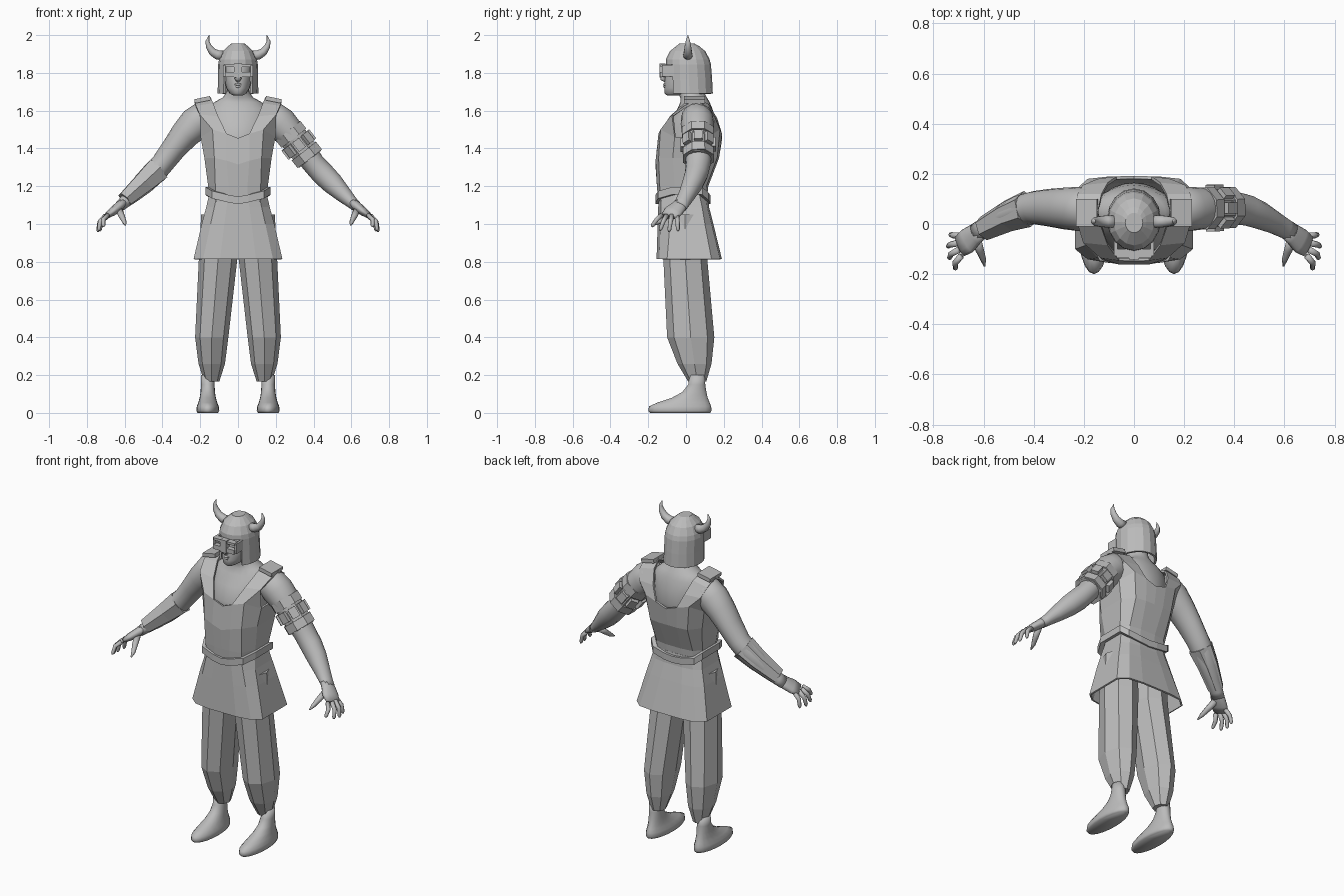
import bpy, bmesh, math
from mathutils import Vector

if "Cube" in bpy.data.objects:
    bpy.data.objects.remove(bpy.data.objects["Cube"])

grey = bpy.data.materials.new("plain grey")
grey.diffuse_color = (0.5, 0.5, 0.5, 1)
grey.use_nodes = True
grey.node_tree.nodes["Principled BSDF"].inputs["Base Color"].default_value = grey.diffuse_color


def finish(name, bm, smooth=False, mirror=False, thick=0, subdiv=0):
    bmesh.ops.recalc_face_normals(bm, faces=bm.faces)
    me = bpy.data.meshes.new(name)
    bm.to_mesh(me)
    bm.free()
    me.materials.append(grey)
    ob = bpy.data.objects.new(name, me)
    bpy.context.collection.objects.link(ob)
    for p in me.polygons:
        p.use_smooth = smooth
    if mirror:
        m = ob.modifiers.new("mirror", 'MIRROR')
        m.merge_threshold = 0.0005
    if thick:
        s = ob.modifiers.new("thickness", 'SOLIDIFY')
        s.thickness = thick
    if subdiv:
        ob.modifiers.new("round", 'SUBSURF').levels = subdiv
        ob.modifiers["round"].render_levels = subdiv
    return ob


def skin_rings(bm, rings, closed=True, caps=True, skip=lambda i, j: False):
    """Bridge equal-length rings of points into faces."""
    vs = [[bm.verts.new(p) for p in r] for r in rings]
    n = len(vs[0])
    for i in range(len(vs) - 1):
        for j in range(n if closed else n - 1):
            if not skip(i, j):
                k = (j + 1) % n
                bm.faces.new((vs[i][j], vs[i][k], vs[i + 1][k], vs[i + 1][j]))
    if caps:
        bm.faces.new(vs[0])
        bm.faces.new(vs[-1])
    return vs


def oval(z, rx, yf, yb, sides, cx=0):
    """Horizontal oval, starting at the front, from yf to yb."""
    return [(cx + rx * math.sin(a), (yf + yb) / 2 - (yb - yf) / 2 * math.cos(a), z)
            for a in (2 * math.pi * i / sides for i in range(sides))]


def stack(name, levels, sides, cx=0, caps=True, **kw):
    bm = bmesh.new()
    skin_rings(bm, [oval(*l, sides, cx) for l in levels], caps=caps)
    return finish(name, bm, **kw)


def add_tube(bm, path, sides, ref=(0, 1, 0), turn=0.0):
    """path entries: (x, y, z, radius across, radius along ref)."""
    pts = [Vector(p[:3]) for p in path]
    rings = []
    for i, p in enumerate(path):
        t = (pts[min(i + 1, len(pts) - 1)] - pts[max(i - 1, 0)]).normalized()
        u = t.cross(Vector(ref)).normalized()
        v = u.cross(t)
        rings.append([pts[i] + u * p[3] * math.cos(a) + v * p[4] * math.sin(a)
                      for a in (2 * math.pi * (k + turn) / sides for k in range(sides))])
    skin_rings(bm, rings)


def add_box(bm, c, size, axes=None):
    ax = axes or (Vector((1, 0, 0)), Vector((0, 1, 0)), Vector((0, 0, 1)))
    c = Vector(c)
    rings = [[c + ax[0] * sx * size[0] / 2 + ax[1] * sy * size[1] / 2 + ax[2] * sz * size[2] / 2
              for sx, sy in ((-1, -1), (1, -1), (1, 1), (-1, 1))] for sz in (-1, 1)]
    skin_rings(bm, rings)


# Body: chest and neck, then head
stack("chest_and_neck", [(1.36, .15, -.12, .14), (1.47, .165, -.12, .165), (1.55, .175, -.085, .155),
      (1.61, .165, -.045, .14), (1.645, .125, -.03, .125), (1.67, .08, -.03, .11),
      (1.70, .06, -.045, .095), (1.78, .055, -.04, .08)], 24, smooth=True)
stack("head", [(1.68, .025, -.1, -.03), (1.692, .045, -.113, .02), (1.72, .062, -.115, .06),
      (1.76, .072, -.113, .09), (1.81, .078, -.108, .1), (1.86, .078, -.095, .1),
      (1.90, .06, -.06, .08)], 20, smooth=True)
bm = bmesh.new()
add_tube(bm, [(0, -.105, 1.83, .01, .01), (0, -.122, 1.79, .014, .014),
              (0, -.125, 1.768, .018, .012), (0, -.11, 1.758, .012, .008)], 8)
for z, w in ((1.739, .024), (1.727, .02)):
    add_tube(bm, [(-w, -.104, z, .003, .003), (0, -.114, z, .007, .007), (w, -.104, z, .003, .003)], 8)
finish("nose_and_lips", bm, smooth=True)

# Helmet: open face below the brow, closed dome above
bm = bmesh.new()
shell = [(1.69, .108, -.105, .142), (1.77, .106, -.106, .138), (1.845, .105, -.107, .132),
         (1.872, .1, -.106, .125), (1.915, .08, -.085, .102), (1.943, .05, -.05, .068), (1.955, .035, -.035, .045)]
rings = [oval(*l, 16) for l in shell]
vs = skin_rings(bm, rings, caps=False, skip=lambda i, j: i < 2 and j in (0, 1, 14, 15))
bm.faces.new(vs[-1])
bmesh.ops.delete(bm, geom=[v for v in bm.verts if not v.link_faces], context='VERTS')
finish("helmet", bm, thick=.012)

# Eye guard
bm = bmesh.new()
add_box(bm, (0, -.118, 1.838), (.14, .035, .014))
add_box(bm, (0, -.123, 1.792), (.14, .03, .026))
add_box(bm, (0, -.125, 1.812), (.04, .032, .075))
for s in (-1, 1):
    add_box(bm, (s * .072, -.09, 1.812), (.014, .075, .06))
finish("eye_guard", bm)

# Horns
bm = bmesh.new()
add_tube(bm, [(.08, .01, 1.892, .026, .026), (.11, .01, 1.896, .025, .025), (.136, .01, 1.912, .021, .022),
              (.155, .01, 1.94, .016, .018), (.162, .01, 1.968, .01, .012), (.153, .01, 2.0, .001, .001)], 10)
finish("horns", bm, smooth=True, mirror=True)


# Tunic body: half outline from front centre to back centre
def half(z, w, a, n, yf, y1, y2, yb):
    return [(0, yf, z), (n, yf, z), (a, yf + .015, z), (w, y1, z),
            (w, y2, z), (a, yb - .01, z), (n, yb, z), (0, yb, z)]


bm = bmesh.new()
neck = [(0, -.148, 1.455), (.06, -.146, 1.478), (.135, -.135, 1.50), (.198, -.06, 1.46),
        (.198, .11, 1.46), (.145, .18, 1.5), (.07, .19, 1.48), (0, .192, 1.455)]
crease = half(1.35, .178, .125, .06, -.16, -.07, .1, .175)
crease[0], crease[1] = (0, -.162, 1.315), (.06, -.161, 1.335)
rows = skin_rings(bm, [half(1.12, .15, .115, .05, -.148, -.06, .07, .11),
                       half(1.2, .158, .12, .05, -.154, -.06, .07, .118), crease, neck],
                  closed=False, caps=False)
top = rows[-1]
strap = [((.105, -.085, 1.57), (.203, -.075, 1.58)), ((.132, -.01, 1.64), (.222, -.01, 1.625)),
         ((.145, .05, 1.672), (.232, .05, 1.655)), ((.13, .12, 1.635), (.225, .12, 1.615)),
         ((.105, .165, 1.56), (.205, .155, 1.56))]
pairs = [(top[1], top[2])] + [tuple(bm.verts.new(p) for p in q) for q in strap] + [(top[6], top[5])]
for (a, b), (c, d) in zip(pairs, pairs[1:]):
    bm.faces.new((a, b, d, c))
bm.faces.new((top[2], top[3], pairs[1][1]))
bm.faces.new((top[4], top[5], pairs[-2][1]))
finish("tunic", bm, mirror=True, thick=.012)

# Shoulder pads on the straps
bm = bmesh.new()
ax = Vector((.98, 0, -.2)).normalized()
add_box(bm, (.188, .045, 1.658), (.085, .11, .022), (ax, Vector((0, 1, 0)), Vector((.2, 0, .98)).normalized()))
finish("shoulder_pads", bm, mirror=True)

# Skirt
bm = bmesh.new()
skin_rings(bm, [half(1.16, .152, .11, .05, -.145, -.06, .07, .115),
                half(1.09, .168, .125, .06, -.147, -.075, .085, .122),
                half(1.0, .192, .145, .072, -.15, -.085, .1, .145),
                half(.815, .235, .185, .095, -.156, -.1, .135, .19)], closed=False, caps=False)
finish("skirt", bm, mirror=True, thick=.01)

# Belt, dipping at the front
bm = bmesh.new()
lift = (1.105, 1.115, 1.135, 1.155, 1.155, 1.125, 1.11, 1.105)
outline = lambda g: half(0, .16 + g, .125 + g, .055, -.15 - g, -.065 - g, .075 + g, .118 + g)
belt = [[(p[0], p[1], z + h) for p, z in zip(outline(g), lift)]
        for g, h in ((-.012, 0), (.012, 0), (.012, .04), (-.012, .04), (-.012, 0))]
skin_rings(bm, belt, closed=False, caps=False)
finish("belt", bm, mirror=True)

# Arms
bm = bmesh.new()
add_tube(bm, [(.13, .06, 1.585, .05, .06), (.18, .06, 1.565, .085, .085), (.225, .06, 1.53, .09, .088),
              (.28, .062, 1.475, .078, .083), (.34, .065, 1.40, .066, .075), (.40, .065, 1.32, .06, .066),
              (.45, .055, 1.265, .062, .062), (.50, .035, 1.215, .058, .056), (.56, .005, 1.155, .044, .045),
              (.605, -.02, 1.112, .032, .04), (.63, -.035, 1.09, .028, .04)], 16)
finish("arms", bm, smooth=True, mirror=True)

# Hands: palm, four fingers and a thumb
bm = bmesh.new()
add_tube(bm, [(.60, -.018, 1.118, .028, .036), (.635, -.042, 1.088, .026, .044),
              (.665, -.068, 1.065, .023, .052), (.695, -.088, 1.043, .015, .046)], 12)
for k, tip in zip(((.69, -.048, 1.045), (.7, -.075, 1.045), (.7, -.103, 1.045), (.69, -.128, 1.047)),
                  ((.732, -.042, .962), (.742, -.09, .958), (.737, -.138, .965), (.712, -.182, .985))):
    k, tip = Vector(k), Vector(tip)
    mid = k.lerp(tip, .5) + Vector((.012, 0, .008))
    add_tube(bm, [(*k, .013, .014), (*mid, .012, .012), (*tip.lerp(mid, .2), .01, .01), (*tip, .004, .004)], 8)
add_tube(bm, [(.63, -.06, 1.075, .018, .02), (.615, -.105, 1.04, .016, .017),
              (.602, -.14, 1.012, .012, .012), (.596, -.168, .995, .004, .004)], 8, ref=(1, 0, 0))
finish("hands", bm, smooth=True, mirror=True)

# Bracer on one forearm
bm = bmesh.new()
add_tube(bm, [(-.425, .06, 1.288, .074, .074), (-.50, .033, 1.218, .062, .064),
              (-.60, -.018, 1.128, .045, .05)], 6, turn=.5)
finish("bracer", bm)

# Armlet on the other upper arm: sleeve, two rims and a row of studs
bm = bmesh.new()
a, b = Vector((.262, .062, 1.498)), Vector((.382, .066, 1.343))
t = (b - a).normalized()
u = t.cross(Vector((0, 1, 0))).normalized()
v = u.cross(t)
for f0, f1, r in ((0, 1, .079), (.02, .28, .09), (.72, .98, .088)):
    p, q = a.lerp(b, f0), a.lerp(b, f1)
    add_tube(bm, [(*p, r, r), (*q, r, r)], 8, turn=.5)
for i in range(8):
    ang = i * math.pi / 4
    out = u * math.cos(ang) + v * math.sin(ang)
    add_box(bm, a.lerp(b, .5) + out * .08, (.045, .06, .026), (t.cross(out), t, out))
finish("armlet", bm)

# Trousers and feet
stack("trousers", [(1.05, .09, -.11, .1), (.82, .102, -.12, .112), (.4, .088, -.1, .15),
                   (.26, .07, -.045, .135), (.165, .04, .012, .107)], 8, cx=.118, mirror=True)
legs = bpy.data.objects["trousers"].data
for vtx in legs.vertices:  # legs lean outward down to the knee
    vtx.co.x += -.013 + .034 * min(1, max(0, (.82 - vtx.co.z) / .42))
stack("feet", [(0, .055, -.19, .128), (.012, .061, -.2, .135), (.035, .058, -.195, .133),
               (.055, .05, -.15, .125), (.08, .043, -.075, .115), (.11, .038, -.02, .108),
               (.15, .036, .012, .102), (.2, .036, .018, .1)], 20, cx=.16, smooth=True, mirror=True)
